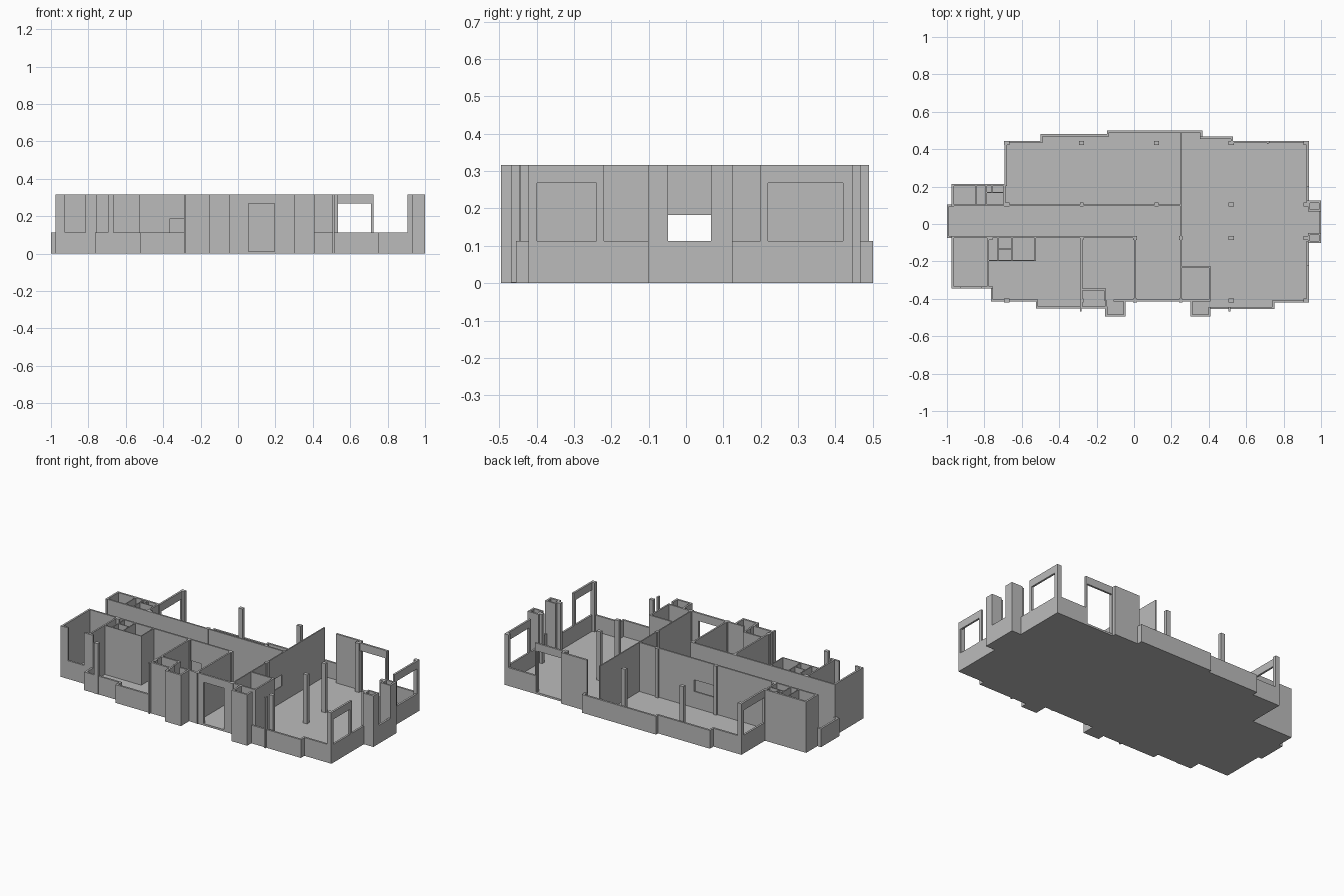
import bpy, bmesh
from mathutils import Vector

if "Cube" in bpy.data.objects:
    bpy.data.objects.remove(bpy.data.objects["Cube"])

SILL, HEAD, TOP, FLOOR, T = 0.113, 0.268, 0.316, 0.012, 0.012

grey = bpy.data.materials.new("plaster grey")
grey.diffuse_color = (0.5, 0.5, 0.5, 1)
grey.use_nodes = True
grey.node_tree.nodes["Principled BSDF"].inputs["Base Color"].default_value = grey.diffuse_color


def finish(bm, name):
    bmesh.ops.recalc_face_normals(bm, faces=bm.faces)
    me = bpy.data.meshes.new(name)
    bm.to_mesh(me)
    bm.free()
    me.materials.append(grey)
    ob = bpy.data.objects.new(name, me)
    bpy.context.collection.objects.link(ob)
    return ob


def box(bm, x0, x1, y0, y1, z0, z1):
    x0, x1 = sorted((x0, x1))
    y0, y1 = sorted((y0, y1))
    if min(x1 - x0, y1 - y0, z1 - z0) < 1e-5:
        return
    r = bmesh.ops.create_cube(bm, size=1)
    for v in r["verts"]:
        v.co = Vector(((x0 + x1) / 2 + v.co.x * (x1 - x0),
                       (y0 + y1) / 2 + v.co.y * (y1 - y0),
                       (z0 + z1) / 2 + v.co.z * (z1 - z0)))


# Outline, counter-clockwise. The letter describes the wall that starts there:
# L low, H full height, D doorway, W window over a sill
outline = [
    (-1, -.075, "L"), (-.975, -.075, "H"), (-.975, -.345, "H"), (-.925, -.345, "L"),
    (-.815, -.345, "H"), (-.765, -.345, "L"), (-.765, -.415, "L"), (-.525, -.415, "L"),
    (-.525, -.452, "L"), (-.285, -.452, "H"), (-.155, -.452, "H"), (-.155, -.495, "H"),
    (-.045, -.495, "H"), (-.045, -.415, "H"), (.055, -.415, "D"), (.195, -.415, "H"),
    (.302, -.415, "H"), (.302, -.495, "H"), (.41, -.495, "H"), (.41, -.455, "L"),
    (.75, -.455, "L"), (.75, -.42, "L"), (.935, -.42, "H"), (.935, -.405, "W"),
    (.935, -.24, "H"), (.935, -.22, "L"), (.935, -.102, "H"), (1, -.102, "H"),
    (1, -.048, "L"), (1, .067, "H"), (1, .125, "H"), (.935, .125, "L"),
    (.935, .2, "H"), (.935, .22, "W"), (.935, .42, "H"), (.935, .445, "L"),
    (.725, .445, "H"), (.717, .445, "D"), (.535, .445, "H"), (.53, .445, "H"),
    (.53, .467, "H"), (.365, .467, "L"), (.365, .5, "L"), (-.145, .5, "L"),
    (-.145, .48, "L"), (-.5, .48, "L"), (-.5, .445, "L"), (-.67, .445, "H"),
    (-.692, .445, "H"), (-.692, .42, "W"), (-.692, .22, "H"), (-.692, .215, "H"),
    (-.975, .215, "H"), (-.975, .105, "L"), (-1, .105, "L"),
]
SPANS = {"L": [(0, SILL)], "H": [(0, TOP)], "D": [(0, FLOOR), (HEAD, TOP)],
         "W": [(0, SILL), (HEAD, TOP)]}

# Floor slab
bm = bmesh.new()
face = bm.faces.new([bm.verts.new((x, y, 0)) for x, y, k in outline])
ext = bmesh.ops.extrude_face_region(bm, geom=[face])
for v in ext["geom"]:
    if isinstance(v, bmesh.types.BMVert):
        v.co.z = FLOOR
finish(bm, "floor_slab")

# Outer walls, thickness laid to the inside of the outline
bm = bmesh.new()
n = len(outline)
for i, (x, y, kind) in enumerate(outline):
    a = Vector((x, y))
    b = Vector(outline[(i + 1) % n][:2])
    c = Vector(outline[(i + 2) % n][:2])
    d = (b - a).normalized()
    inward = Vector((-d.y, d.x)) * T
    if d.cross((c - b).normalized()) < -0.5:   # fill inner corners
        b = b + d * T
    e = b + inward
    for z0, z1 in SPANS[kind]:
        box(bm, a.x, e.x, a.y, e.y, z0, z1)
finish(bm, "outer_walls")

# Inner walls


def wall_x(bm, y, x0, x1, hole=None, t=.01):
    """Wall running along x, optional hole (start, end, bottom, top)."""
    run(bm, x0, x1, hole, lambda s0, s1, z0, z1: box(bm, s0, s1, y - t / 2, y + t / 2, z0, z1))


def wall_y(bm, x, y0, y1, hole=None, t=.01):
    run(bm, y0, y1, hole, lambda s0, s1, z0, z1: box(bm, x - t / 2, x + t / 2, s0, s1, z0, z1))


def run(bm, s0, s1, hole, put):
    if not hole:
        put(s0, s1, 0.002, TOP)
        return
    h0, h1, b, t = hole
    put(s0, h0, 0.002, TOP)
    put(h1, s1, 0.002, TOP)
    put(h0, h1, 0.002, b)
    put(h0, h1, t, TOP)


bm = bmesh.new()
wall_x(bm, .1, -.975, .25, (-.27, -.13, SILL, .185))      # corridor
wall_x(bm, -.07, -.975, .01, (-.365, -.2, SILL, .185))
wall_y(bm, .25, -.41, .49, (-.05, .068, SILL, .183), t=.007)
finish(bm, "corridor_walls")

bm = bmesh.new()
for x, y0, y1 in [(-.78, -.345, -.07), (-.28, -.45, -.07), (.005, -.41, -.07),
                  (-.155, -.41, -.35), (.405, -.41, -.23), (-.15, -.45, -.41),
                  (-.692, .1, .215)]:
    wall_y(bm, x, y0, y1)
for y, x0, x1 in [(-.35, -.285, -.15), (-.23, .25, .41), (-.41, -.11, -.045),
                  (-.41, .25, .41)]:
    wall_x(bm, y, x0, x1)
finish(bm, "room_walls")

# Bathroom and store partitions
bm = bmesh.new()
for x, y0, y1 in [(-.528, -.198, -.07), (-.728, -.195, -.07), (-.652, -.195, -.07),
                  (-.845, .1, .21), (-.79, .1, .21), (-.76, .168, .21)]:
    wall_y(bm, x, y0, y1, t=.006)
for y, x0, x1 in [(-.195, -.78, -.525), (-.133, -.728, -.652), (.168, -.79, -.69)]:
    wall_x(bm, y, x0, x1, t=.006)
finish(bm, "partitions")

# Inner sides of the east shafts
bm = bmesh.new()
for y0, y1, side in [(-.102, -.048, -.053), (.067, .125, .072)]:
    wall_x(bm, side, .93, 1)
    wall_y(bm, .935, y0, y1)
finish(bm, "shaft_walls")

# Columns on a grid
bm = bmesh.new()
rows = {.434: (-.68, -.28, .12, .52, .92), .105: (-.68, -.28, .12, .52, .92),
        -.075: (-.77, -.28, .005, .25, .52, .92),
        -.41: (-.68, -.28, .005, .25, .52, .92)}
for y, xs in rows.items():
    for x in xs:
        wx = .014 if x > .3 or y > .4 or x < -.6 else .01
        box(bm, x - wx, x + wx, y - .011, y + .011, .002, TOP)
finish(bm, "columns")

# Small fins on the facade
bm = bmesh.new()
for x, y0, y1, h in [(-.285, -.467, -.44, TOP), (.51, -.468, -.445, TOP),
                     (.715, .427, .44, TOP)]:
    box(bm, x - .005, x + .005, y0, y1, .002, h)
finish(bm, "facade_fins")
